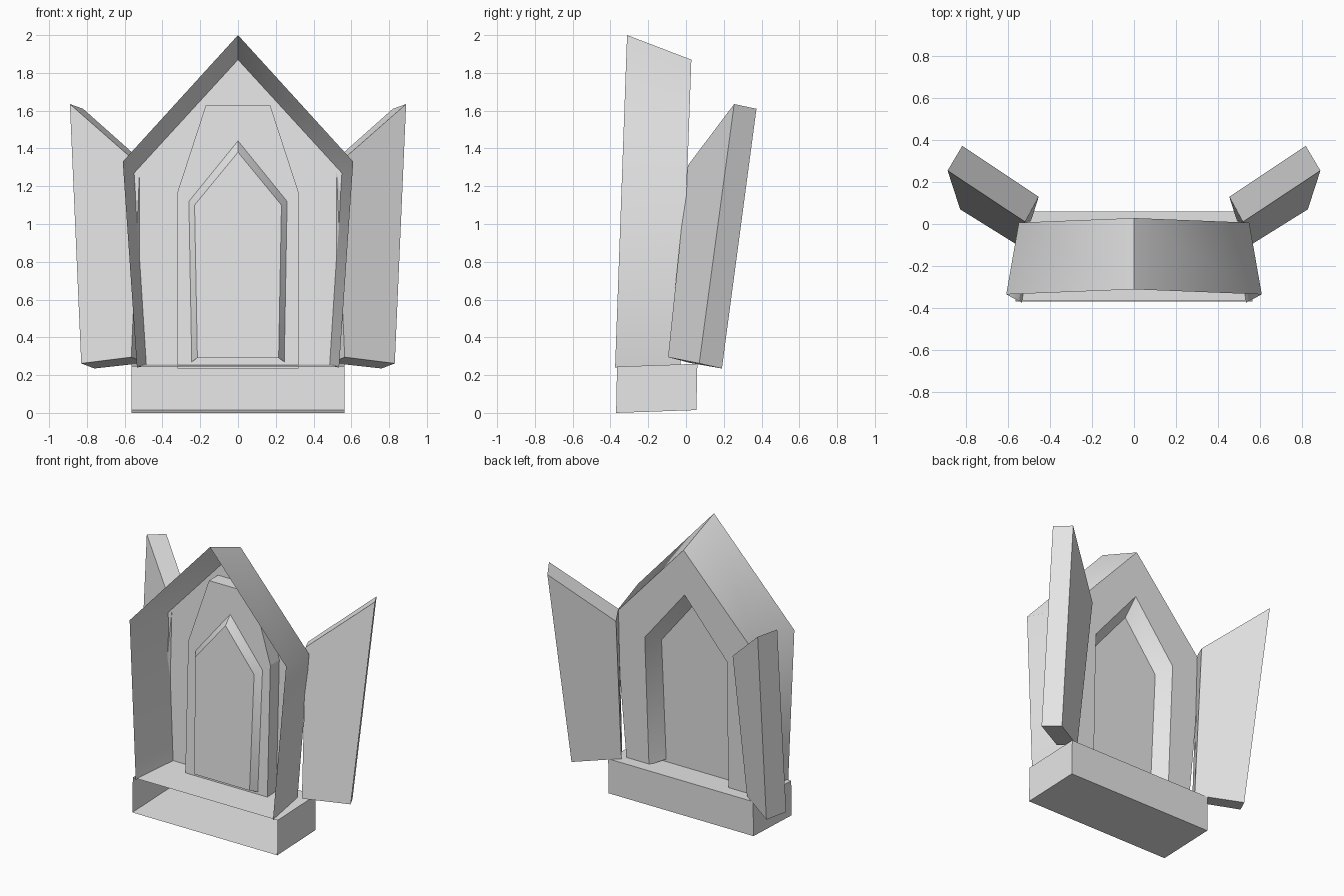
import bpy, bmesh, math

cube = bpy.data.objects.get("Cube")
if cube:
    bpy.data.objects.remove(cube, do_unlink=True)

grey = bpy.data.materials.new("plain grey")
grey.use_nodes = True
grey.diffuse_color = (0.8, 0.8, 0.8, 1)
grey.node_tree.nodes["Principled BSDF"].inputs["Base Color"].default_value = (0.8, 0.8, 0.8, 1)


def loft(name, sections, cyclic=False, cap_start=False, cap_end=False, smooth=False):
    """Skin a list of matching outlines, optionally closing the ends."""
    bm = bmesh.new()
    rings = [[bm.verts.new(p) for p in s] for s in sections]
    count = len(rings[0])
    for a, b in zip(rings, rings[1:]):
        for i in range(count if cyclic else count - 1):
            j = (i + 1) % count
            bm.faces.new((a[i], a[j], b[j], b[i]))
    if cap_start:
        bm.faces.new(rings[0])
    if cap_end:
        bm.faces.new(rings[-1])
    bmesh.ops.recalc_face_normals(bm, faces=bm.faces)
    mesh = bpy.data.meshes.new(name)
    bm.to_mesh(mesh)
    bm.free()
    mesh.materials.append(grey)
    obj = bpy.data.objects.new(name, mesh)
    bpy.context.collection.objects.link(obj)
    if smooth:
        bpy.ops.object.select_all(action='DESELECT')
        obj.select_set(True)
        bpy.context.view_layer.objects.active = obj
        bpy.ops.object.shade_smooth_by_angle(angle=math.radians(50))
    return obj


def wall_y(z, offset=0.0):
    """The back wall leans backwards slightly."""
    return -0.03 + 0.036 * (z - 0.25) + offset


def mirrored(half, offset):
    """Turn (x, z) points going up the left side into a full outline."""
    other = [(-x, z) for x, z in reversed(half) if x > 0]
    return [(x, wall_y(z, offset), z) for x, z in half + other]


# Hood: flared rim, back wall and recessed pointed arch, one continuous skin
loft("arched_hood", [
    mirrored([(0.535, 0.24), (0.61, 1.33), (0, 2.0)], -0.345),
    mirrored([(0.485, 0.25), (0.55, 1.27), (0, 1.87)], 0),
    mirrored([(0.31, 0.25), (0.32, 1.16), (0, 1.55)], 0),
    mirrored([(0.245, 0.27), (0.26, 1.12), (0, 1.44)], -0.10),
    mirrored([(0.215, 0.29), (0.23, 1.10), (0, 1.38)], -0.15),
], cap_end=True, smooth=True)

# Raised plate around the arch, open at its back
plate = [(0.32, 0.235), (0.32, 1.17), (0.17, 1.63)]
loft("raised_plate", [mirrored(plate, 0), mirrored(plate, -0.10)], cap_end=True)

# Plinth: hollow box, open towards the front
loft("plinth", [
    [(-0.565, -0.37, 0), (0.565, -0.37, 0), (0.565, -0.365, 0.245), (-0.565, -0.365, 0.245)],
    [(-0.565, 0.055, 0.015), (0.565, 0.055, 0.015), (0.565, 0.06, 0.26), (-0.565, 0.06, 0.26)],
], cyclic=True, cap_end=True)

# Swept side panels
front = [(0.565, -0.095, 0.295), (0.83, 0.07, 0.262), (0.89, 0.255, 1.635), (0.52, 0.01, 1.31)]
back = [(0.49, 0.02, 0.265), (0.76, 0.19, 0.235), (0.82, 0.373, 1.61), (0.455, 0.13, 1.285)]
for side, s in (("left", 1), ("right", -1)):
    loft(side + "_side_panel", [[(s * x, y, z) for x, y, z in ring] for ring in (front, back)],
         cyclic=True, cap_start=True, cap_end=True)
